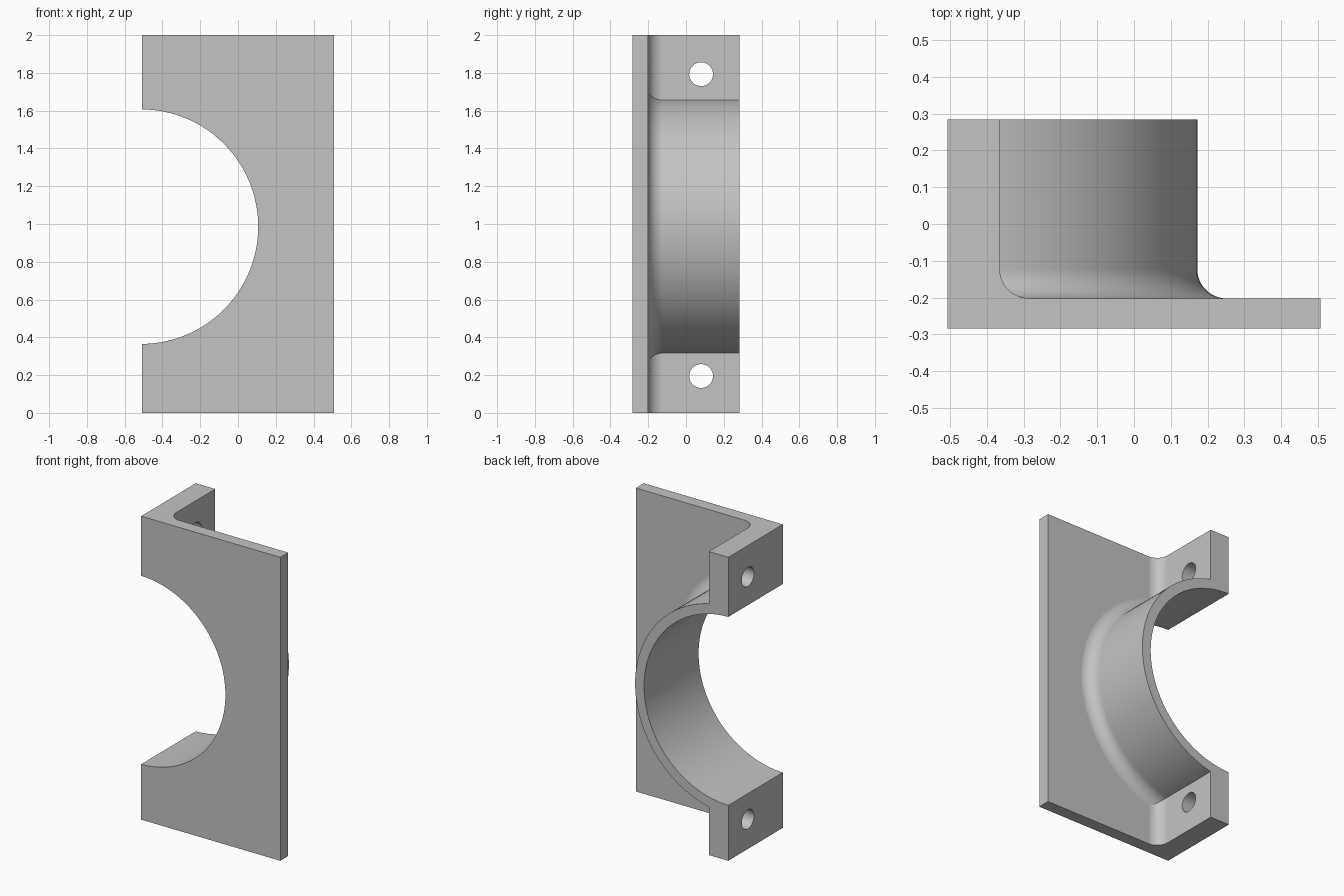
import bpy, bmesh
from math import pi, sin, cos, radians
from mathutils import Matrix, Vector

if "Cube" in bpy.data.objects:
    bpy.data.objects.remove(bpy.data.objects["Cube"])

AXIS_X, AXIS_Z = -0.514, 0.986      # centre of the half-round saddle
BORE_R, RING_R = 0.621, 0.686
FILLET = 0.08
PLATE_Y, FLANGE_X = -0.202, -0.365  # inner faces of plate and flange

grey = bpy.data.materials.new("plain grey")
grey.use_nodes = True
colour = (0.55, 0.55, 0.55, 1)
grey.diffuse_color = colour
grey.node_tree.nodes["Principled BSDF"].inputs["Base Color"].default_value = colour


def finish(bm, name):
    bmesh.ops.recalc_face_normals(bm, faces=bm.faces)
    mesh = bpy.data.meshes.new(name)
    bm.to_mesh(mesh)
    bm.free()
    mesh.materials.append(grey)
    obj = bpy.data.objects.new(name, mesh)
    bpy.context.collection.objects.link(obj)
    return obj


def concave_arc(cx, cy, steps=12):
    """Quarter arc from the plate face up to the wall face."""
    return [(cx - FILLET * sin(i / steps * pi / 2),
             cy - FILLET * cos(i / steps * pi / 2)) for i in range(steps + 1)]


def prism(name, outline, z0, z1):
    bm = bmesh.new()
    face = bm.faces.new([bm.verts.new((x, y, z0)) for x, y in outline])
    geom = bmesh.ops.extrude_face_region(bm, geom=[face])["geom"]
    verts = [g for g in geom if isinstance(g, bmesh.types.BMVert)]
    bmesh.ops.translate(bm, verts=verts, vec=(0, 0, z1 - z0))
    return finish(bm, name)


def lathe(name, outline, segments):
    bm = bmesh.new()
    verts = [bm.verts.new((AXIS_X + r, y, AXIS_Z)) for r, y in outline]
    edges = [bm.edges.new(pair) for pair in zip(verts, verts[1:])]
    bmesh.ops.spin(bm, geom=verts + edges, cent=(AXIS_X, 0, AXIS_Z),
                   axis=(0, 1, 0), angle=2 * pi, steps=segments)
    bmesh.ops.remove_doubles(bm, verts=bm.verts, dist=0.00005)
    return finish(bm, name)


def rod(name, centre, radius, length, axis, segments):
    bm = bmesh.new()
    turn = Matrix.Rotation(pi / 2, 4, axis)
    bmesh.ops.create_cone(bm, cap_ends=True, segments=segments, radius1=radius,
                          radius2=radius, depth=length,
                          matrix=Matrix.Translation(Vector(centre)) @ turn)
    return finish(bm, name)


def combine(target, tool, operation):
    mod = target.modifiers.new(operation.lower(), 'BOOLEAN')
    mod.operation, mod.solver, mod.object = operation, 'EXACT', tool
    bpy.context.view_layer.objects.active = target
    bpy.ops.object.modifier_apply(modifier=mod.name)
    bpy.data.objects.remove(tool)


# Plate and flange as one filleted angle section, oversized for trimming
angle_outline = ([(-0.7, -0.4), (0.7, -0.4), (0.7, PLATE_Y)]
                 + concave_arc(FLANGE_X + FILLET, PLATE_Y + FILLET)
                 + [(FLANGE_X, 0.4), (-0.7, 0.4)])
bracket = prism("saddle_bracket", angle_outline, -0.2, 2.2)

# Half-round boss with its flared foot, sunk slightly into the plate
boss_outline = ([(0, -0.25), (RING_R + FILLET, -0.25)]
                + concave_arc(RING_R + FILLET, PLATE_Y + FILLET - 0.0005)
                + [(RING_R, 0.4), (0, 0.4)])
combine(bracket, lathe("boss", boss_outline, 128), 'UNION')

# Bore through the boss and plate
combine(bracket, rod("bore", (AXIS_X, 0, AXIS_Z), BORE_R, 2, 'X', 128), 'DIFFERENCE')

# Bolt holes through the flange
for z in (0.195, 1.793):
    combine(bracket, rod("bolt_hole", (-0.45, 0.08, z), 0.063, 0.6, 'Y', 48), 'DIFFERENCE')

# Trim to the overall block
block = [(-0.507, -0.284), (0.507, -0.284), (0.507, 0.284), (-0.507, 0.284)]
combine(bracket, prism("trim", block, 0, 2), 'INTERSECT')

# Smooth curved faces, keep the edges crisp
bpy.ops.object.select_all(action='DESELECT')
bracket.select_set(True)
bpy.context.view_layer.objects.active = bracket
bpy.ops.object.shade_smooth_by_angle(angle=radians(25))
weighted = bracket.modifiers.new("even shading", 'WEIGHTED_NORMAL')
weighted.keep_sharp = True
